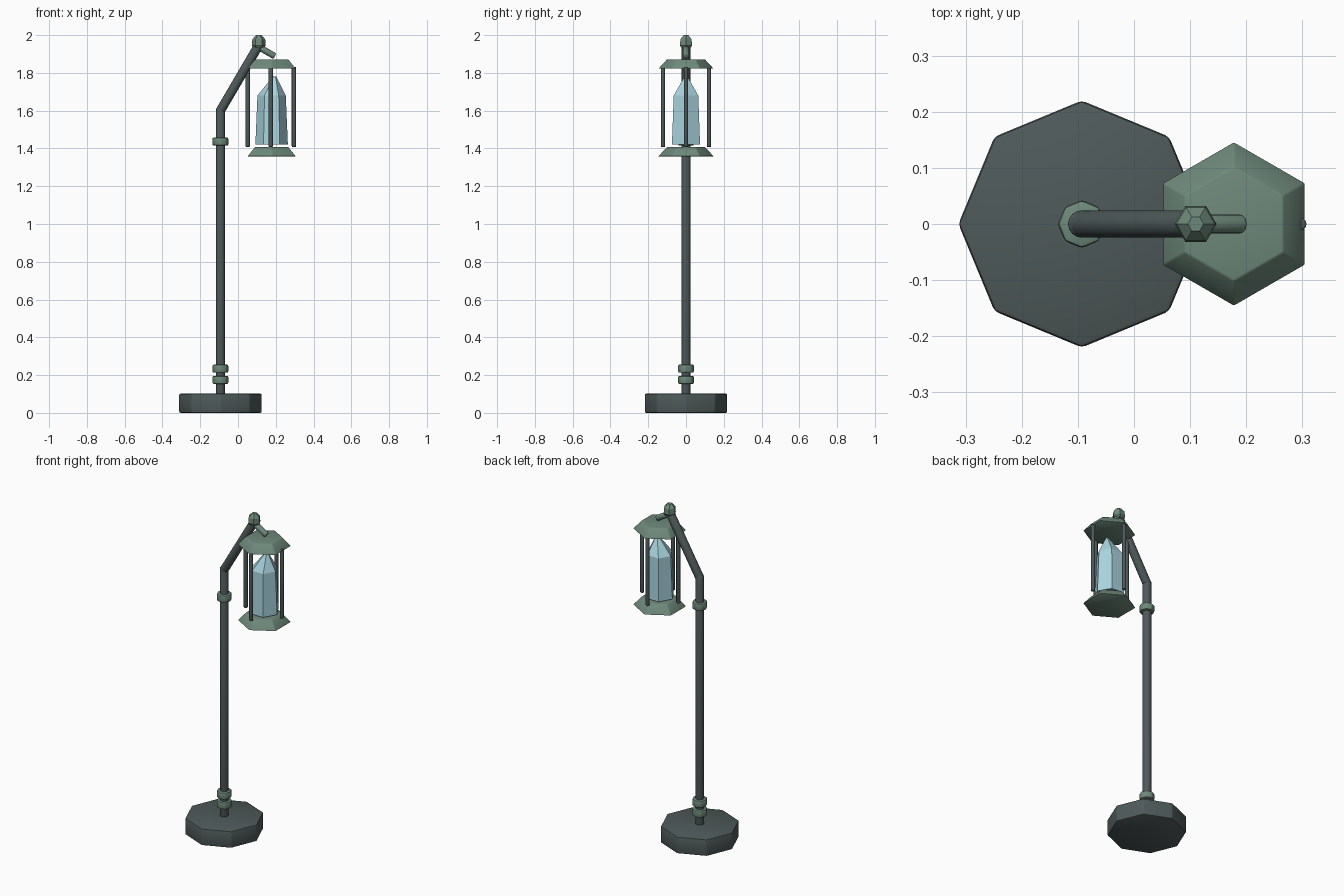
import bpy, bmesh, math
from mathutils import Vector, Matrix

if "Cube" in bpy.data.objects:
    bpy.data.objects.remove(bpy.data.objects["Cube"])


def material(name, rgb):
    m = bpy.data.materials.new(name)
    m.diffuse_color = (*rgb, 1)
    m.use_nodes = True
    m.node_tree.nodes["Principled BSDF"].inputs["Base Color"].default_value = m.diffuse_color
    return m


IRON = material("dark iron", (0.078, 0.102, 0.102))
COPPER = material("green patina", (0.155, 0.25, 0.195))
CRYSTAL = material("pale blue crystal", (0.40, 0.66, 0.74))

POLE_X, LAMP_X = -0.093, 0.178


def finish(name, bm, mat, bevel=0.0, smooth=None, segments=2):
    """Turn a bmesh into an object with optional bevel and smooth shading."""
    bmesh.ops.recalc_face_normals(bm, faces=bm.faces)
    if bevel:
        bmesh.ops.bevel(bm, geom=bm.edges[:], offset=bevel, segments=segments,
                        affect='EDGES', profile=0.5)
    me = bpy.data.meshes.new(name)
    bm.to_mesh(me)
    bm.free()
    me.materials.append(mat)
    ob = bpy.data.objects.new(name, me)
    bpy.context.collection.objects.link(ob)
    if smooth:
        bpy.ops.object.select_all(action='DESELECT')
        ob.select_set(True)
        bpy.context.view_layer.objects.active = ob
        bpy.ops.object.shade_smooth_by_angle(angle=math.radians(smooth))
    return ob


def prism(name, centre, profile, sides, mat, turn=0.0, bevel=0.0, smooth=None):
    """Stack of regular polygons; profile holds (z, radius) pairs."""
    bm = bmesh.new()
    rings = []
    for z, r in profile:
        rings.append([bm.verts.new((centre[0] + r * math.cos(a), centre[1] + r * math.sin(a), z))
                      for a in (turn + math.tau * i / sides for i in range(sides))])
    for lo, hi in zip(rings, rings[1:]):
        for i in range(sides):
            j = (i + 1) % sides
            bm.faces.new((lo[i], lo[j], hi[j], hi[i]))
    bm.faces.new(rings[0])
    bm.faces.new(rings[-1])
    return finish(name, bm, mat, bevel, smooth)


def rod(name, a, b, radius, mat, sides=16, bevel=0.004):
    """Round bar with softened ends between two points."""
    a, b = Vector(a), Vector(b)
    bm = bmesh.new()
    bmesh.ops.create_cone(bm, cap_ends=True, segments=sides, radius1=radius,
                          radius2=radius, depth=(b - a).length)
    rims = [e for e in bm.edges if abs(e.verts[0].co.z - e.verts[1].co.z) < 1e-5]
    bmesh.ops.bevel(bm, geom=rims, offset=bevel, segments=3, affect='EDGES', profile=0.5)
    rot = (b - a).to_track_quat('Z', 'Y').to_matrix().to_4x4()
    bm.transform(Matrix.Translation((a + b) / 2) @ rot)
    return finish(name, bm, mat, smooth=40)


# Octagonal foot
prism("base", (POLE_X, 0), [(0, 0.22), (0.102, 0.22)], 8, IRON, bevel=0.008, smooth=35)

# Pole and leaning upper arm
rod("pole", (POLE_X, 0, 0.09), (POLE_X, 0, 1.618), 0.0245, IRON, bevel=0.012)
rod("upper_arm", (POLE_X - 0.006, 0, 1.59), (0.112, 0, 1.95), 0.0245, IRON, bevel=0.012)

# Collars around the pole
for i, z in enumerate((0.153, 0.213, 1.415)):
    prism(f"collar_{i + 1}", (POLE_X, 0), [(z, 0.043), (z + 0.043, 0.043)], 8,
          COPPER, bevel=0.007, smooth=35)

# Faceted cap on the arm tip and the short hook arm
prism("finial", (0.11, 0), [(1.935, 0.03), (1.945, 0.037), (1.978, 0.034), (2.0, 0.014)],
      6, COPPER)
rod("hook_arm", (0.105, 0, 1.94), (0.195, 0, 1.888), 0.017, COPPER, bevel=0.008)

# Lantern roof and floor
for name, z in (("lantern_roof", 1.822), ("lantern_floor", 1.358)):
    prism(name, (LAMP_X, 0), [(z, 0.147), (z + 0.05, 0.101)], 6, COPPER,
          turn=math.pi / 6, bevel=0.003, smooth=35)

# Four lantern posts
for i in range(4):
    a = i * math.pi / 2
    x, y = LAMP_X - 0.004 + 0.122 * math.cos(a), 0.122 * math.sin(a)
    rod(f"lantern_post_{i + 1}", (x, y, 1.408), (x, y, 1.832), 0.0115, IRON, sides=12)

# Pointed crystal, its tip slightly off centre
crystal = prism("crystal", (LAMP_X, 0), [(1.42, 0.086), (1.68, 0.075), (1.782, 0.008)], 6, CRYSTAL)
for v in crystal.data.vertices:
    if v.co.z > 1.75:
        v.co.x += 0.016
